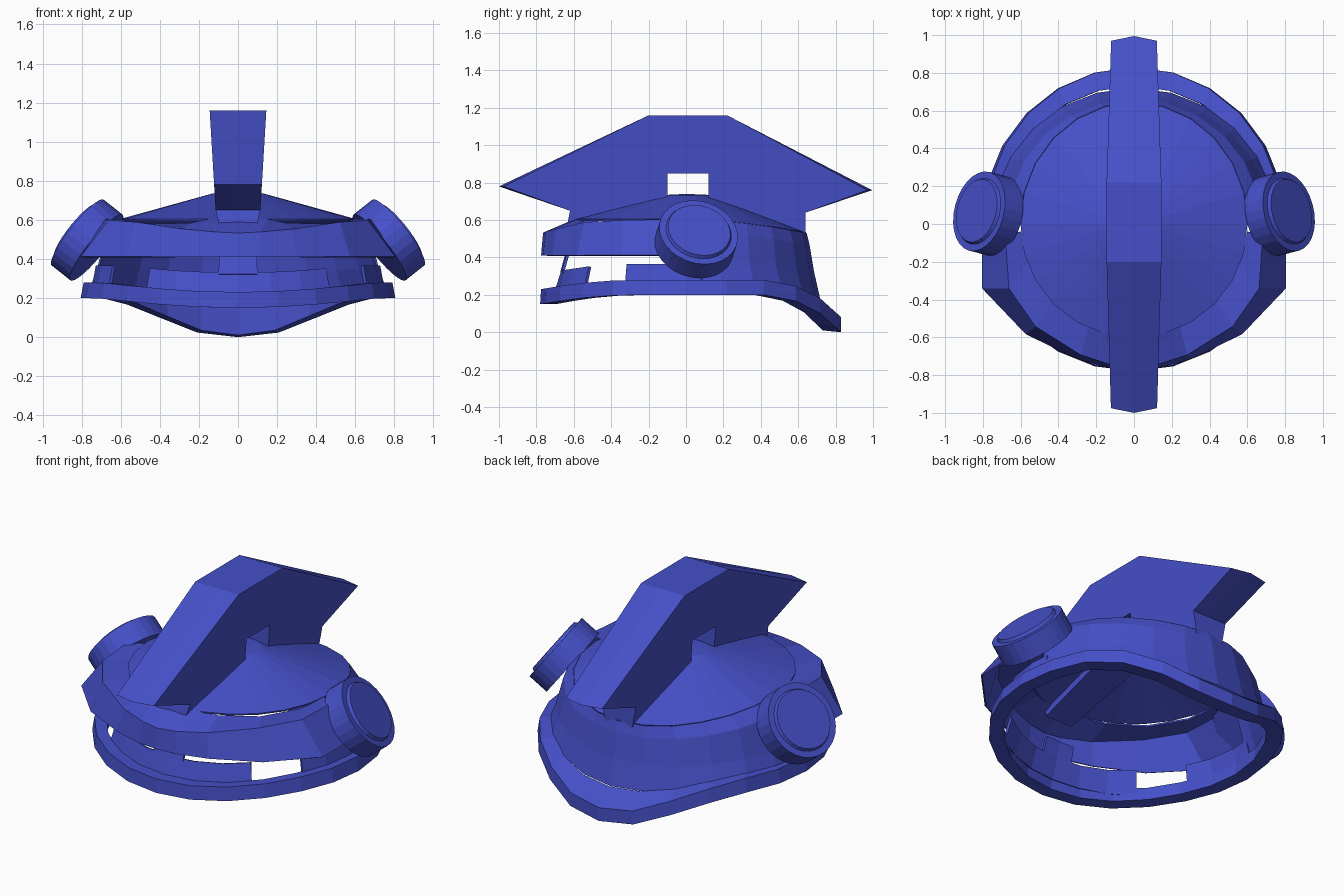
import bpy, bmesh, math
from mathutils import Vector, Matrix

if "Cube" in bpy.data.objects:
    bpy.data.objects.remove(bpy.data.objects["Cube"])

mat = bpy.data.materials.new("blue")
mat.diffuse_color = (0.06, 0.08, 0.58, 1)
mat.use_nodes = True
mat.node_tree.nodes["Principled BSDF"].inputs["Base Color"].default_value = mat.diffuse_color


def finish(name, bm, mirror=True, thick=0):
    bmesh.ops.remove_doubles(bm, verts=bm.verts, dist=0.0005)
    bmesh.ops.recalc_face_normals(bm, faces=bm.faces)
    me = bpy.data.meshes.new(name)
    bm.to_mesh(me)
    bm.free()
    ob = bpy.data.objects.new(name, me)
    bpy.context.collection.objects.link(ob)
    me.materials.append(mat)
    if mirror:
        m = ob.modifiers.new("Mirror", 'MIRROR')
        m.merge_threshold = 0.002
    if thick:
        s = ob.modifiers.new("Solidify", 'SOLIDIFY')
        s.thickness = thick
        s.offset = 0
    return ob


def loft(name, loops, thick=0, closed=False):
    """Skin a list of equal-length point rows, mirrored across x."""
    bm = bmesh.new()
    rows = [[bm.verts.new(p) for p in l] for l in loops]
    pairs = list(zip(rows, rows[1:])) + ([(rows[-1], rows[0])] if closed else [])
    for a, b in pairs:
        for i in range(len(a) - 1):
            bm.faces.new((a[i], a[i + 1], b[i + 1], b[i]))
    return finish(name, bm, True, thick)


def interp(x, pts):
    for (x0, v0), (x1, v1) in zip(pts, pts[1:]):
        if x <= x1:
            return v0 + (v1 - v0) * max(0, (x - x0) / (x1 - x0))
    return pts[-1][1]


def ring(angles, rx, front, back, z):
    """Half ellipse from the front (0 degrees) to the back (180 degrees)."""
    out = []
    for a in angles:
        t = math.radians(a)
        y = -math.cos(t) * (front if a < 90 else back)
        x = 0 if a in (0, 180) else rx * math.sin(t)
        out.append((x, y, z(y)))
    return out


half = [i * 15 for i in range(13)]

# Bottom rim that dips at the nape
def rim_low(y):
    return interp(y, [(-.78, .15), (-.6, .18), (-.35, .2), (.42, .2), (.6, .165), (.72, .1), (.8, .025), (.83, 0)])

def rim_high(y):
    return interp(y, [(-.78, .23), (-.6, .26), (-.35, .28), (.42, .28), (.6, .245), (.72, .18), (.8, .105), (.83, .08)])

def rim_inner(y):
    return interp(y, [(-.7, .23), (-.5, .26), (-.3, .28), (.38, .28), (.55, .25), (.73, .17)])

loft("rim", [ring(half, .805, .78, .83, rim_low), ring(half, .79, .775, .83, rim_high),
             ring(half, .73, .70, .73, rim_inner),
             ring(half, .72, .70, .73, lambda y: rim_low(y * 1.12))], closed=True)

# Conical cap
def cap_z(y):
    return interp(y, [(-.6, .6), (.1, .6), (.4, .57), (.64, .53)])

loft("cap", [ring(half, .6, .6, .64, cap_z), ring(half, .13, .1, .12, lambda y: .73),
             [(0, 0, .735)] * 13], .01)

# Back shell from the cap to the rim
back = [97, 105, 120, 135, 150, 165, 180]
loft("back_shell", [ring(back, .6, .6, .64, cap_z),
                    ring(back, .67, .6, .655, lambda y: cap_z(y) - .06),
                    ring(back, .72, .7, .68, lambda y: interp(y, [(0, .36), (.4, .35), (.7, .32)])),
                    ring(back, .75, .7, .715, lambda y: rim_inner(y) - .01)], .01)

# Brow visor, tucked under the cap to leave a narrow slit
low = [(0, -.77, .41), (.12, -.76, .41), (.3, -.71, .41), (.57, -.58, .41), (.8, -.34, .41), (.8, -.1, .41)]
top = [(0, -.76, .53), (.11, -.745, .535), (.28, -.69, .55), (.52, -.54, .585), (.66, -.34, .595), (.68, -.06, .6)]
inner = [(0, -.595, .6), (.15, -.58, .6), (.24, -.53, .58), (.43, -.4, .575), (.56, -.2, .58), (.6, -.04, .6)]
loft("brow_visor", [low, top, inner], .01)

# Face guard, nose bar and cheek walls around the window
def wall(name, angles, z0, z1, r0, r1, slope=0):
    loft(name, [ring(angles, r0, r0 * .93, r0 * .93, lambda y: z0),
                ring(angles, r1, r1 * .93, r1 * .93, lambda y: z1 + slope * (y + .65))], .015)

wall("face_guard", [0, 13, 26, 39], .21, .33, .75, .71, .15)
wall("nose_bar", [0, 8], .32, .42, .715, .685)
wall("cheek_wall", [62, 75, 90, 100], .21, .365, .75, .72)

# Crest: side profile with its width growing upward, on narrower feet
profile = [(-.975, .78), (-.2, 1.16), (.22, 1.16), (.97, .76), (.64, .64), (.64, .51),
           (.12, .69), (.12, .85), (-.1, .85), (-.1, .69), (-.64, .55), (-.62, .65)]
bm = bmesh.new()
side, mid = [], []
for y, z in profile:
    x = .09 if z < .6 else .145 - (1.16 - z) * .06
    side.append(bm.verts.new((x, y, z)))
    tip = math.copysign(.025, y) if abs(y) > .9 else 0
    mid.append(bm.verts.new((0, y + tip, z)))
bm.faces.new(side)
n = len(profile)
for i in range(n):
    j = (i + 1) % n
    bm.faces.new((side[i], mid[i], mid[j], side[j]))
finish("crest", bm)

# Ear discs with a raised cap
axis = Vector((.77, .2, .61)).normalized()
turn = axis.to_track_quat('Z', 'Y').to_matrix().to_4x4()
bm = bmesh.new()
for r1, r2, depth, off in ((.215, .215, .125, 0), (.18, .17, .02, .07)):
    place = Matrix.Translation(Vector((.772, .055, .497)) + axis * off) @ turn
    bmesh.ops.create_cone(bm, cap_ends=True, segments=28, radius1=r1, radius2=r2, depth=depth, matrix=place)
finish("ear_discs", bm)
